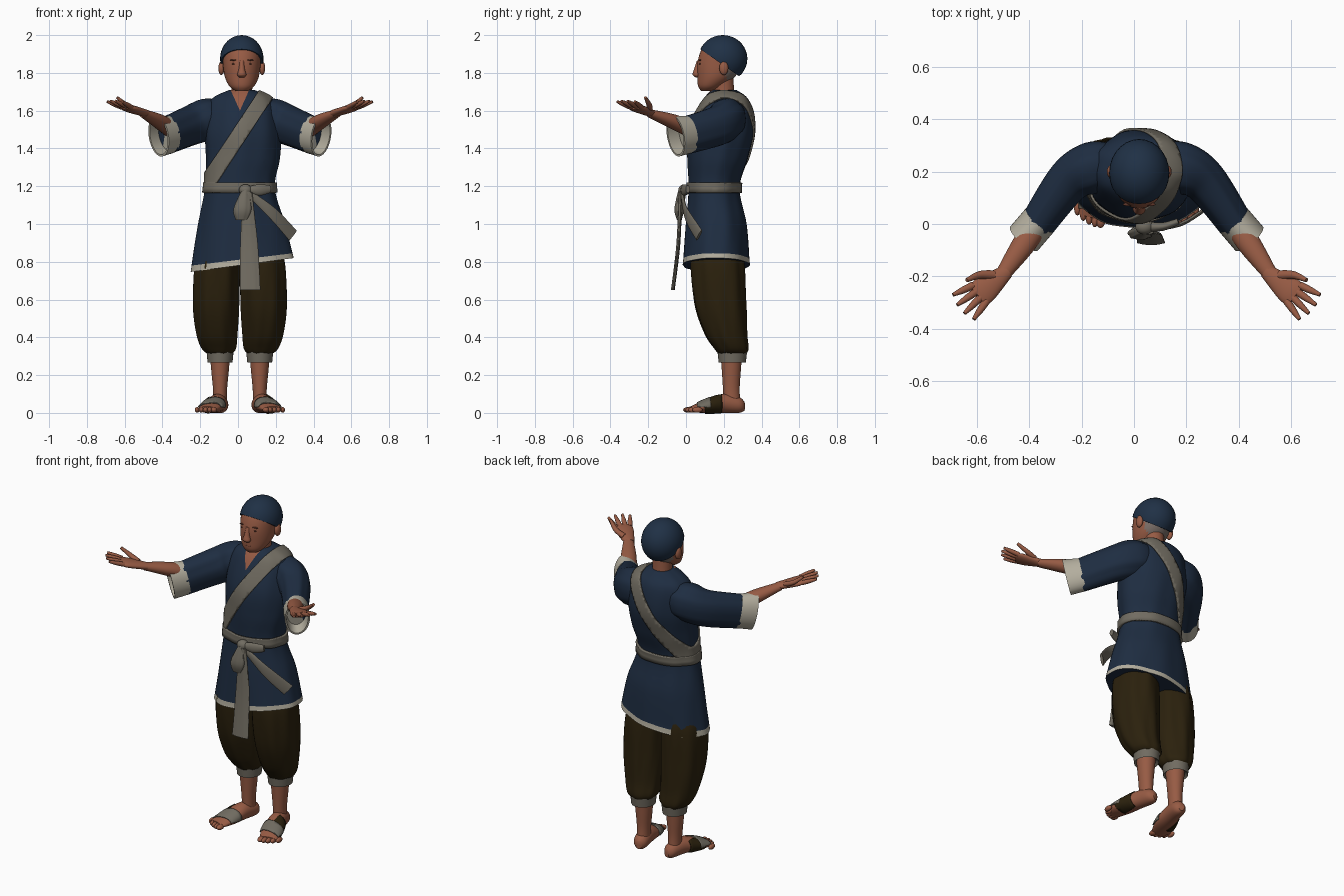
import bpy, bmesh, math
from mathutils import Vector, Matrix

cube = bpy.data.objects.get("Cube")
if cube:
    bpy.data.objects.remove(cube, do_unlink=True)

UP = Vector((0, 0, 1))
FORWARD = Vector((0, -1, 0))


def material(name, *rgb):
    mat = bpy.data.materials.new(name)
    mat.use_nodes = True
    mat.diffuse_color = (*rgb, 1)
    mat.node_tree.nodes["Principled BSDF"].inputs["Base Color"].default_value = (*rgb, 1)
    return mat


NAVY = material("navy cloth", .013, .026, .053)
HAIR = material("blue black hair", .014, .03, .06)
SKIN = material("tan skin", .31, .105, .058)
LINE = material("dark skin line", .12, .04, .025)
GREY = material("grey sash", .165, .15, .12)
PALE = material("pale trim", .45, .42, .34)
BROWN = material("dark brown cloth", .024, .015, .004)
STUBBLE = material("grey stubble", .2, .16, .14)


def finish(bm, name, mats, rule=None):
    """Turn a bmesh into a smooth shaded object; rule picks each face's material."""
    bmesh.ops.recalc_face_normals(bm, faces=bm.faces)
    for face in bm.faces:
        face.material_index = int(rule(face.calc_center_median())) if rule else 0
    mesh = bpy.data.meshes.new(name)
    bm.to_mesh(mesh)
    bm.free()
    for mat in mats:
        mesh.materials.append(mat)
    mesh.shade_smooth()
    mesh.set_sharp_from_angle(angle=math.radians(45))
    ob = bpy.data.objects.new(name, mesh)
    bpy.context.collection.objects.link(ob)
    return ob


def spline(a, b, c, d, t):
    return b + t * (c - a + t * (2 * a - 5 * b + 4 * c - d + t * (3 * (b - c) + d - a))) / 2


def smooth_rings(rings, steps):
    """Refine rings of (x, y, z, radius u, radius v) along a smooth curve."""
    padded = [rings[0], *rings, rings[-1]]
    refined = []
    for group in zip(padded, padded[1:], padded[2:], padded[3:]):
        for step in range(steps):
            refined.append([spline(*values, step / steps) for values in zip(*group)])
    return refined + [rings[-1]]


def loft(name, rings, mats, axis=UP, steps=5, sides=32, fold=0, side=0, rule=None, edit=None):
    """Skin elliptical rings; side mirrors a paired part, axis=None follows the path."""
    bm = bmesh.new()
    rings = smooth_rings(rings, steps)
    loops = []
    for i, (x, y, z, ru, rv) in enumerate(rings):
        before, after = rings[max(0, i - 1)], rings[min(len(rings) - 1, i + 1)]
        along = axis or (Vector(after[:3]) - Vector(before[:3])).normalized()
        if along == UP:
            u, v = Vector((1, 0, 0)), -FORWARD
        else:
            u = along.cross(UP).normalized()
            v = u.cross(along).normalized()
        loop = []
        for k in range(sides):
            turn = math.tau * k / sides
            wave = 1 + fold * (math.sin(7 * turn + 5 * z) + math.sin(11 * turn - 9 * z) / 2)
            point = Vector((x, y, z)) + wave * (u * ru * math.cos(turn) + v * rv * math.sin(turn))
            if side:
                point.x = side * point.x + .01
            loop.append(bm.verts.new(point))
        loops.append(loop)
    for low, high in zip(loops, loops[1:]):
        for k in range(sides):
            bm.faces.new((low[k], low[k - 1], high[k - 1], high[k]))
    bm.faces.new(loops[0])
    bm.faces.new(loops[-1])
    if edit:
        edit(bm)
    return finish(bm, name, mats, rule)


def cut(bm, point, normal, remove=True):
    bmesh.ops.bisect_plane(bm, geom=bm.verts[:] + bm.edges[:] + bm.faces[:],
                           plane_co=point, plane_no=normal, clear_outer=remove)


def band(name, source, planes, mat, lift):
    """Strip of cloth lying on a body: the part of its surface between planes."""
    bm = bmesh.new()
    bm.from_mesh(source.data)
    for normal, distance in planes:
        cut(bm, normal * distance, normal)
    bm.normal_update()
    for vert, normal in [(vert, vert.normal.copy()) for vert in bm.verts]:
        vert.co += normal * lift
    ob = finish(bm, name, [mat])
    thickness = ob.modifiers.new("thickness", "SOLIDIFY")
    thickness.thickness = lift
    thickness.offset = -1


def ellipsoid(name, centre, radii, mat, edit=None):
    bm = bmesh.new()
    bmesh.ops.create_uvsphere(bm, u_segments=28, v_segments=18, radius=1,
                              matrix=Matrix.Translation(centre) @ Matrix.Diagonal((*radii, 1)))
    if edit:
        edit(bm)
    finish(bm, name, [mat])


# Tunic with open neck and slanted pale hem
neck_point = Vector((.01, 0, 1.6))
neck_slope = .45


def hem_slant(x):
    return .14 * x


def shape_tunic(bm):
    for direction in (1, -1):
        cut(bm, neck_point, Vector((direction, 0, -neck_slope)), remove=False)
    for vert in bm.verts:
        vert.co.z += hem_slant(vert.co.x) * max(0, min(1, (1.1 - vert.co.z) * 3))


def tunic_colour(c):
    if c.y < .2 and abs(c.x - neck_point.x) < (c.z - neck_point.z) * neck_slope:
        return 2
    on_rim = math.hypot(c.x - .02, c.y - .16) > .1
    return on_rim and c.z - hem_slant(c.x) < .81


tunic = loft("tunic", [(.025, .16, .78, .272, .178), (.025, .16, .81, .267, .174),
                       (.02, .16, 1, .23, .16), (.01, .15, 1.19, .185, .135),
                       (.025, .17, 1.35, .195, .16), (.025, .19, 1.5, .2, .17),
                       (.02, .21, 1.65, .17, .125), (.02, .2, 1.71, .066, .066)],
             [NAVY, PALE, SKIN], steps=7, sides=64, fold=.012, rule=tunic_colour, edit=shape_tunic)

# Shoulder sash, belt and knotted ends
across = Vector((.84, 0, -.545)).normalized()
band("shoulder_sash", tunic, [(across, -.755), (-across, .835), (-UP, -1.18)], GREY, .009)
band("belt", tunic, [(UP, 1.22), (-UP, -1.165)], GREY, .012)
ellipsoid("belt_knot", (.04, -.01, 1.18), (.035, .03, .03), GREY)
loft("bow_loop_hanging", [(.04, -.02, 1.18, .02, .02), (.025, -.035, 1.08, .048, .026),
                          (.02, -.035, 1.02, .03, .012)], [GREY], fold=.04)
loft("bow_loop_side", [(.04, -.01, 1.18, .02, .015), (.11, -.01, 1.18, .016, .03),
                       (.17, .01, 1.185, .012, .02)], [GREY], axis=None)
loft("belt_end_long", [(.05, -.03, 1.17, .025, .01), (.06, -.04, .9, .045, .01),
                       (.065, -.07, .65, .054, .01)], [GREY], fold=.04)
loft("belt_end_side", [(.05, -.02, 1.17, .01, .015), (.18, 0, 1.06, .008, .03),
                       (.29, .07, .94, .008, .036)], [GREY], axis=None)

# Head, neck, face and hair
loft("neck", [(.02, .2, 1.62, .07, .07), (.02, .2, 1.69, .056, .056), (.02, .19, 1.8, .058, .06)], [SKIN])
loft("head", [(.02, .115, 1.705, .035, .035), (.02, .13, 1.73, .066, .066), (.02, .16, 1.78, .09, .1),
              (.02, .18, 1.85, .1, .12), (.02, .19, 1.92, .1, .11), (.02, .19, 1.96, .07, .08)],
     [SKIN, STUBBLE], sides=40, rule=lambda c: c.y > .215 and 1.75 < c.z < 1.84)


def trim_hair(bm):
    cut(bm, Vector((0, .07, 1.93)), Vector((0, -.7, -1)))
    bmesh.ops.holes_fill(bm, edges=[edge for edge in bm.edges if edge.is_boundary])


ellipsoid("hair", (.02, .195, 1.875), (.115, .13, .125), HAIR, trim_hair)
loft("nose", [(.02, .07, 1.865, .012, .012), (.02, .06, 1.82, .016, .017),
              (.02, .056, 1.79, .024, .021), (.02, .064, 1.775, .012, .01)], [SKIN], sides=16)
ellipsoid("mouth", (.02, .068, 1.752), (.027, .007, .003), LINE)
ellipsoid("lower_lip", (.02, .072, 1.743), (.022, .01, .007), SKIN)
for side in (1, -1):
    ellipsoid("ear", (.02 + side * .108, .2, 1.825), (.016, .024, .036), SKIN)
    ellipsoid("eyebrow", (.02 + side * .04, .075, 1.868), (.022, .007, .004), LINE)
    ellipsoid("eye", (.02 + side * .04, .074, 1.848), (.015, .005, .004), LINE)

for side, label in ((1, "left_"), (-1, "right_")):
    # Sleeves with wide open cuffs
    loft(label + "sleeve", [(.1, .215, 1.565, .09, .09), (.17, .215, 1.555, .1, .11),
                            (.26, .165, 1.52, .085, .105), (.38, 0, 1.47, .067, .1)],
         [NAVY], axis=None, steps=8, sides=40, fold=.018, side=side)
    loft(label + "cuff", [(.37, .015, 1.475, .07, .1), (.43, -.055, 1.465, .07, .11),
                          (.43, -.055, 1.465, .06, .1), (.385, 0, 1.475, .055, .09)],
         [PALE], axis=Vector((.65, -.75, -.2)).normalized(), steps=1, sides=40, side=side)

    # Forearms and open hands, palms up
    loft(label + "forearm", [(.36, .03, 1.5, .046, .046), (.43, -.075, 1.545, .045, .038),
                             (.51, -.19, 1.585, .029, .022)], [SKIN], axis=None, side=side)
    loft(label + "palm", [(.495, -.18, 1.585, .027, .02), (.58, -.25, 1.61, .052, .02),
                          (.61, -.275, 1.62, .046, .014)], [SKIN], axis=None, side=side)
    for finger in range(4):
        spread = finger - 1.5
        heading = math.radians(10 * spread - 40)
        reach = Vector((math.cos(heading), math.sin(heading), .35)) * (.1 - .01 * abs(spread))
        root = Vector((.6, -.265, 1.618)) + Vector((.017, .02, 0)) * spread
        loft(label + "finger", [(*root, .015, .013), (*(root + reach / 2), .013, .012),
                                (*(root + reach), .007, .007)], [SKIN], axis=None, sides=12, side=side)
    loft(label + "thumb", [(.545, -.195, 1.605, .018, .015), (.6, -.195, 1.63, .015, .013),
                           (.65, -.215, 1.67, .008, .008)], [SKIN], axis=None, sides=12, side=side)

    # Baggy trousers gathered into ankle cuffs
    loft(label + "trouser_leg", [(.105, .245, .31, .06, .07), (.11, .24, .34, .09, .09),
                                 (.12, .21, .42, .108, .112), (.125, .18, .58, .122, .137),
                                 (.12, .165, .8, .118, .14), (.1, .16, .92, .08, .1)],
         [BROWN], steps=6, sides=48, fold=.025, side=side)
    loft(label + "ankle_cuff", [(.105, .245, .285, .05, .055), (.105, .245, .268, .066, .072),
                                (.105, .245, .34, .073, .08), (.105, .24, .35, .06, .066)],
         [GREY], steps=1, side=side)

    # Bare lower legs, feet, toes and sandal straps
    loft(label + "shin", [(.105, .245, .03, .036, .045), (.105, .24, .12, .037, .044),
                          (.105, .24, .22, .046, .05), (.105, .24, .32, .055, .058)], [SKIN], side=side)
    foot = loft(label + "foot", [(.094, .308, .035, .018, .024), (.1, .28, .042, .04, .042),
                                 (.118, .2, .05, .048, .05), (.145, .11, .036, .06, .036),
                                 (.175, .025, .018, .052, .016)], [SKIN],
                axis=Vector((.25, -1, 0)).normalized(), side=side)
    for toe in range(5):
        ellipsoid(label + "toe", (side * (.138 + .022 * toe) + .01, .012 + .003 * toe * toe, .016),
                  (.013 if toe else .018, .027, .015), SKIN)
    outward = Vector((side, 0, 0))
    band(label + "sandal_strap", foot, [(-FORWARD, .13), (FORWARD, -.06), (-UP, -.03)], GREY, .006)
    band(label + "sandal_side", foot, [(-FORWARD, .19), (FORWARD, -.1), (-outward, -.15)], BROWN, .005)
